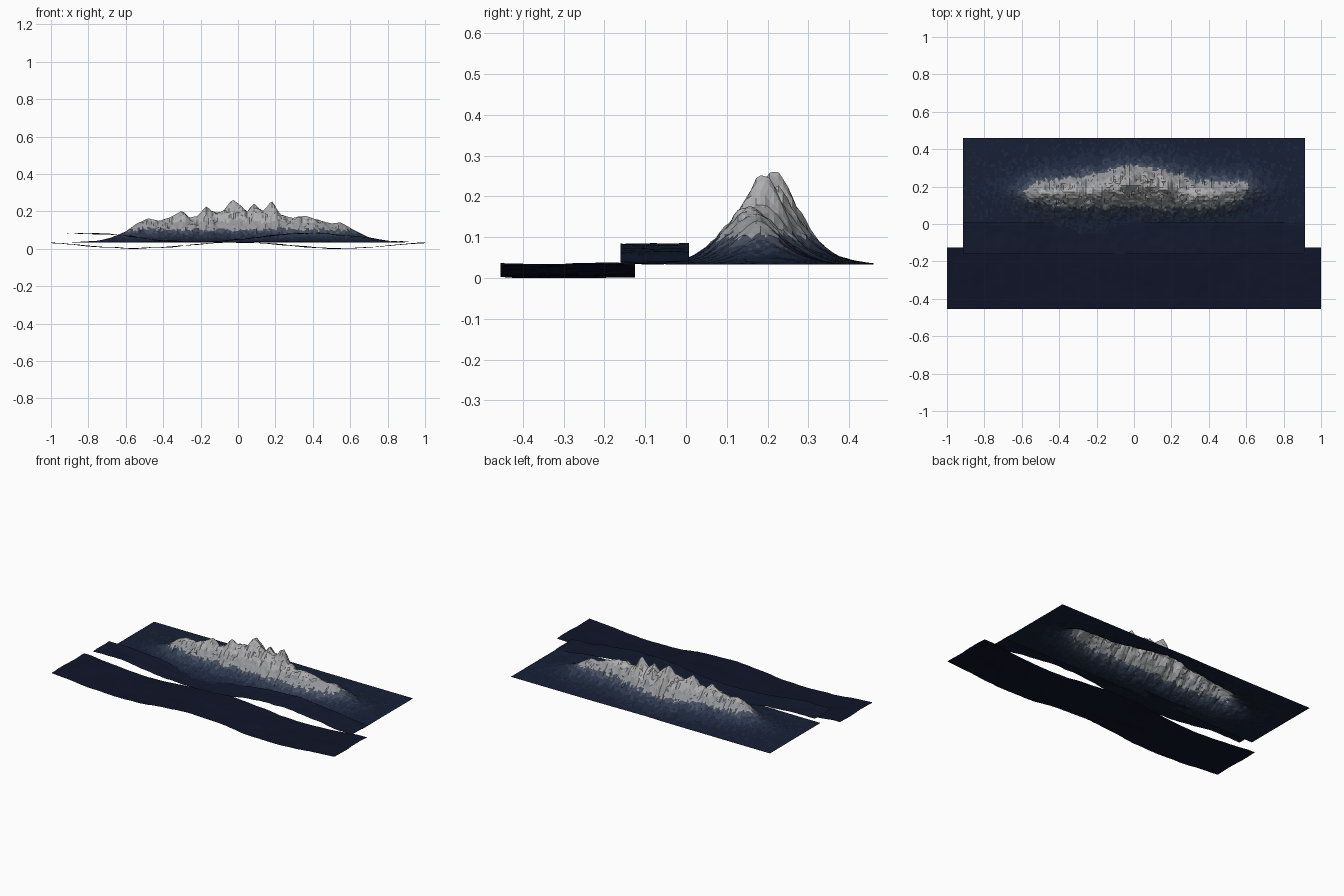
import bpy, bmesh, math
from mathutils import Vector, noise

if "Cube" in bpy.data.objects:
    bpy.data.objects.remove(bpy.data.objects["Cube"])


def material(name, rgb):
    m = bpy.data.materials.new(name)
    m.diffuse_color = (*rgb, 1)
    m.use_nodes = True
    m.node_tree.nodes["Principled BSDF"].inputs["Base Color"].default_value = m.diffuse_color
    return m


def lerp_table(pts, x):
    if x <= pts[0][0]:
        return pts[0][1]
    for (x0, a), (x1, b) in zip(pts, pts[1:]):
        if x <= x1:
            return a + (b - a) * (x - x0) / (x1 - x0)
    return pts[-1][1]


def sheet(name, half_x, y0, y1, nx, ny, height, mats, pick=lambda c: 0):
    """Open height-field grid with flat faces, coloured by pick(face centre)."""
    bm = bmesh.new()
    rows = []
    for j in range(ny + 1):
        y = y0 + (y1 - y0) * j / ny
        row = []
        for i in range(nx + 1):
            x = -half_x + 2 * half_x * i / nx
            row.append(bm.verts.new((x, y, height(x, y))))
        rows.append(row)
    for j in range(ny):
        for i in range(nx):
            bm.faces.new((rows[j][i], rows[j][i + 1], rows[j + 1][i + 1], rows[j + 1][i]))
    bmesh.ops.triangulate(bm, faces=bm.faces[:])
    for f in bm.faces:
        f.material_index = pick(f.calc_center_median())
    me = bpy.data.meshes.new(name)
    bm.to_mesh(me)
    bm.free()
    for m in mats:
        me.materials.append(m)
    ob = bpy.data.objects.new(name, me)
    bpy.context.collection.objects.link(ob)
    return ob


def n(x, y, f, seed=0.0):
    return noise.noise(Vector((x * f, y * f, seed)))


# mountain range: skyline heights and ridge line position along x
BASE = 0.033
SKYLINE = [(-0.92, .033), (-0.75, .043), (-0.68, .058), (-0.6, .092), (-0.55, .13),
           (-0.48, .165), (-0.42, .15), (-0.36, .17), (-0.3, .203), (-0.26, .165),
           (-0.22, .172), (-0.17, .227), (-0.12, .188), (-0.08, .2), (-0.03, .268),
           (0.01, .235), (0.05, .2), (0.085, .243), (0.13, .2), (0.18, .257),
           (0.23, .18), (0.3, .165), (0.36, .178), (0.42, .155), (0.5, .135),
           (0.55, .142), (0.62, .1), (0.7, .06), (0.8, .041), (0.92, .033)]
RIDGE = [(-0.65, .17), (-0.45, .165), (-0.17, .18), (-0.03, .21), (0.085, .195),
         (0.18, .182), (0.36, .155), (0.5, .17), (0.65, .19)]


def mountain(x, y):
    d = y - lerp_table(RIDGE, x)
    off = abs(d)
    # spurs wander sideways as they run down the flanks
    xs = x + min(off, 0.12) * 0.35 * n(x, y, 9, 3.1)
    h = lerp_table(SKYLINE, xs) - BASE
    # peaks blend into a smoother mass lower down
    soft = sum(lerp_table(SKYLINE, x + k * 0.04) for k in (-2, -1, 0, 1, 2)) / 5 - BASE
    t = min(1, off / 0.14)
    h = h * (1 - t) + soft * t
    width = 0.078 + 0.026 * min(1, soft / 0.19)
    fall = math.exp(-(off / width) ** 1.6)
    crag = 0.22 * n(x, y * 0.5, 30, 1.7) + 0.12 * n(x, y, 60, 8.2)
    return BASE + h * fall * (1 + crag * min(1, off / 0.03))


def mountain_colour(c):
    z = c.z + 0.02 * n(c.x, c.y, 70, 5.5)
    return sum(z > lim for lim in (0.042, 0.062, 0.085, 0.103, 0.15))


sheet("mountain_range", 0.915, -0.05, 0.46, 150, 46, mountain, [
    material("plain_navy", (.008, .014, .036)),
    material("foot_navy", (.013, .021, .046)),
    material("slope_slate", (.026, .038, .07)),
    material("slope_blue_grey", (.06, .075, .11)),
    material("rock_grey", (.3, .31, .33)),
    material("peak_grey", (.42, .42, .43))], mountain_colour)


# rolling middle hills
def mid_hills(x, y):
    z = 0.059 + 0.024 * math.cos(math.tau * (x - 0.38) / 1.2)
    return z + 0.006 * n(x, y, 8, 2.0) + 0.003 * n(x, y, 22, 4.0)


sheet("middle_hills", 0.915, -0.16, 0.007, 100, 10, mid_hills,
      [material("hill_navy", (.006, .010, .026))])


# low foreground hills
def front_hills(x, y):
    z = 0.0185 + 0.0165 * math.cos(math.tau * x / 1.1)
    return max(0, z + 0.005 * n(x, y, 7, 6.0) + 0.002 * n(x, y, 20, 9.0))


sheet("foreground_hills", 1.0, -0.455, -0.125, 110, 18, front_hills,
      [material("foreground_navy", (.005, .007, .021))])
